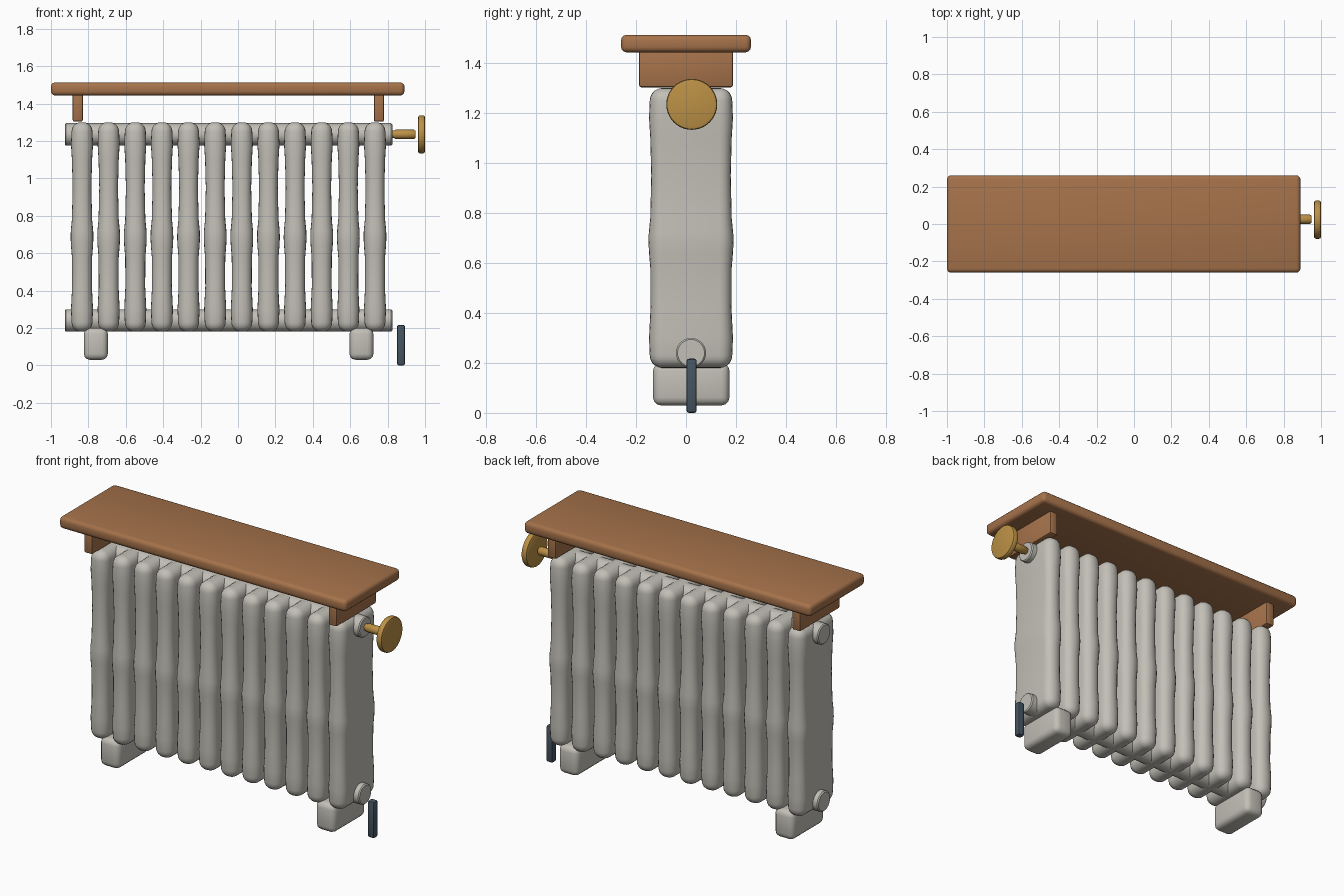
import bpy, bmesh, math
from mathutils import Matrix

old = bpy.data.objects.get("Cube")
if old:
    bpy.data.objects.remove(old, do_unlink=True)


def material(name, rgb):
    m = bpy.data.materials.new(name)
    m.use_nodes = True
    col = (*rgb, 1)
    m.diffuse_color = col
    bsdf = m.node_tree.nodes["Principled BSDF"]
    bsdf.inputs["Base Color"].default_value = col
    bsdf.inputs["Roughness"].default_value = 0.6
    return m


PAINT = material("warm grey paint", (0.54, 0.52, 0.47))
WOOD = material("brown wood", (0.38, 0.17, 0.07))
BRASS = material("brass", (0.50, 0.28, 0.06))
STEEL = material("dark steel", (0.06, 0.09, 0.12))
MID_Y = 0.02


def finish(name, bm, mat, angle=40):
    bmesh.ops.recalc_face_normals(bm, faces=bm.faces[:])
    mesh = bpy.data.meshes.new(name)
    bm.to_mesh(mesh)
    bm.free()
    mesh.materials.append(mat)
    ob = bpy.data.objects.new(name, mesh)
    bpy.context.collection.objects.link(ob)
    bpy.ops.object.select_all(action='DESELECT')
    ob.select_set(True)
    bpy.context.view_layer.objects.active = ob
    bpy.ops.object.shade_smooth_by_angle(angle=math.radians(angle))
    return ob


def box(name, x, y, z, mat, bevel, segments=3):
    """Rounded box from (low, high) ranges."""
    bm = bmesh.new()
    size = [b - a for a, b in (x, y, z)]
    centre = [(a + b) / 2 for a, b in (x, y, z)]
    bmesh.ops.create_cube(bm, size=1, matrix=Matrix.Translation(centre) @ Matrix.Diagonal((*size, 1)))
    bmesh.ops.bevel(bm, geom=bm.edges[:], offset=bevel, segments=segments, profile=0.5, affect='EDGES')
    return finish(name, bm, mat)


def lathe_x(name, profile, y, z, mat, sides=32):
    """Turned part along x from (x, radius) points, closed at both ends."""
    bm = bmesh.new()
    rings = [[bm.verts.new((x, y + r * math.cos(math.tau * i / sides), z + r * math.sin(math.tau * i / sides)))
              for i in range(sides)] for x, r in profile]
    skin(bm, rings)
    return finish(name, bm, mat)


def skin(bm, rings):
    n = len(rings[0])
    for a, b in zip(rings, rings[1:]):
        for i in range(n):
            j = (i + 1) % n
            bm.faces.new((a[i], a[j], b[j], b[i]))
    bm.faces.new(rings[0])
    bm.faces.new(rings[-1])


# Cast column: stacked rounded outlines, swelling at the ends and middle
FIN_LOW, FIN_HIGH, ROUND = 0.18, 1.3, 0.05
STEPS = 5
swell = [(0.30, 0.003), (0.42, -0.003), (0.58, -0.002), (0.64, 0.003), (0.68, 0.005),
         (0.72, 0.004), (0.78, -0.002), (0.95, -0.006), (1.10, -0.002), (1.18, 0.003)]
levels = []
for k in range(STEPS + 1):
    a = math.pi / 2 * k / STEPS
    levels.append((FIN_LOW + ROUND * (1 - math.cos(a)), -ROUND * (1 - math.sin(a))))
levels += swell
for k in range(STEPS, -1, -1):
    a = math.pi / 2 * k / STEPS
    levels.append((FIN_HIGH - ROUND * (1 - math.cos(a)), -ROUND * (1 - math.sin(a))))


def outline(bm, cx, z, grow):
    ring = []
    for sx, sy, start in ((1, 1, 0), (-1, 1, 1), (-1, -1, 2), (1, -1, 3)):
        for k in range(6):
            a = math.pi / 2 * (start + k / 5)
            r = ROUND + grow + 0.001
            ring.append(bm.verts.new((cx + sx * 0.005 + r * math.cos(a),
                                      MID_Y + sy * 0.114 + r * math.sin(a), z)))
    return ring


for n in range(12):
    cx = -0.834 + n * 0.1424
    bm = bmesh.new()
    skin(bm, [outline(bm, cx, z, grow) for z, grow in levels])
    finish(f"column_{n + 1}", bm, PAINT, 50)

# Header pipes
for name, z in (("lower_header", 0.24), ("upper_header", 1.235)):
    lathe_x(name, [(-0.925, 0.054), (-0.919, 0.06), (0.819, 0.06), (0.825, 0.054)], MID_Y, z, PAINT)

# Feet
for name, x in (("right_foot", -0.76), ("left_foot", 0.66)):
    box(name, (x - 0.064, x + 0.064), (-0.132, 0.174), (0.03, 0.2), PAINT, 0.032)

# Shelf with softly uneven edges, and its brackets
shelf = box("shelf", (-1.0, 0.89), (-0.26, 0.26), (1.443, 1.513), WOOD, 0.022)
for name, x in (("right_bracket", -0.857), ("left_bracket", 0.753)):
    box(name, (x - 0.027, x + 0.027), (-0.188, 0.188), (1.303, 1.455), WOOD, 0.009, 2)

# Valve stem and hand wheel
lathe_x("valve_stem", [(0.80, 0.02), (0.835, 0.02), (0.842, 0.025), (0.94, 0.025), (0.948, 0.02)],
        MID_Y + 0.005, 1.235, BRASS, 16)
lathe_x("valve_wheel", [(0.962, 0.09), (0.966, 0.099), (0.973, 0.102), (0.99, 0.102), (0.997, 0.099), (1.0, 0.09)],
        MID_Y + 0.003, 1.235, BRASS, 40)

# Drain lever
box("drain_lever", (0.85, 0.893), (0.002, 0.043), (0.0, 0.217), STEEL, 0.01, 2)
